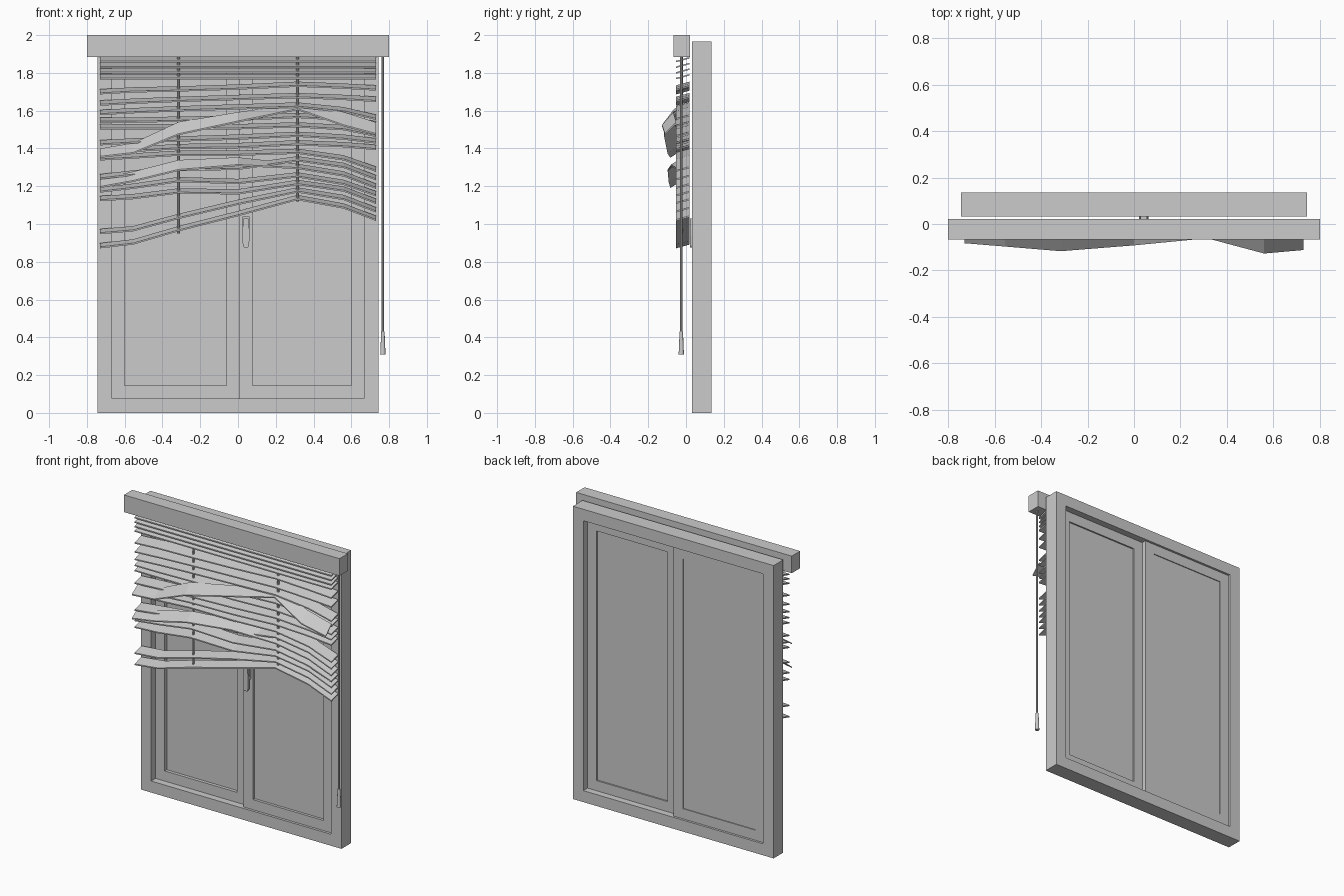
import bpy, bmesh


def finish(name, bm):
    bmesh.ops.recalc_face_normals(bm, faces=bm.faces)
    me = bpy.data.meshes.new(name)
    bm.to_mesh(me)
    bm.free()
    ob = bpy.data.objects.new(name, me)
    bpy.context.collection.objects.link(ob)
    return ob


def loft(name, loops, closed=False):
    """Skin equal-length vertex loops; cap the ends or join them round."""
    bm = bmesh.new()
    rows = [[bm.verts.new(p) for p in lp] for lp in loops]
    n = len(rows[0])
    pairs = list(zip(rows, rows[1:]))
    if closed:
        pairs.append((rows[-1], rows[0]))
    else:
        bm.faces.new(rows[0])
        bm.faces.new(rows[-1])
    for a, b in pairs:
        for i in range(n):
            j = (i + 1) % n
            bm.faces.new((a[i], a[j], b[j], b[i]))
    return finish(name, bm)


def rect(x0, x1, z0, z1, y):
    return [(x0, y, z0), (x1, y, z0), (x1, y, z1), (x0, y, z1)]


def box(name, x0, x1, y0, y1, z0, z1):
    return loft(name, [rect(x0, x1, z0, z1, y0), rect(x0, x1, z0, z1, y1)])


def ring(name, x0, x1, z0, z1, w, y0, y1):
    inner = (x0 + w, x1 - w, z0 + w, z1 - w)
    return loft(name, [rect(x0, x1, z0, z1, y0), rect(x0, x1, z0, z1, y1),
                       rect(*inner, y1), rect(*inner, y0)], closed=True)


def rod(name, x, y, z0, z1, r0, r1, sides=12):
    bpy.ops.mesh.primitive_cone_add(vertices=sides, radius1=r0, radius2=r1,
                                    depth=z1 - z0, location=(x, y, (z0 + z1) / 2))
    ob = bpy.context.object
    ob.name = name
    bpy.ops.object.shade_smooth_by_angle()
    return ob


# Window frame, two offset sashes and their panes
ring("window_frame", -0.745, 0.745, 0, 1.965, 0.077, 0.033, 0.135)
for side, x0, x1, y0, pane in (("left", -0.67, 0.008, 0.08, 0.102),
                               ("right", 0.006, 0.67, 0.05, 0.068)):
    ring(side + "_sash", x0, x1, 0.075, 1.89, 0.07, y0, y0 + 0.04)
    box(side + "_pane", x0 + 0.06, x1 - 0.06, pane, pane + 0.012, 0.13, 1.83)

# Window handle: base plate and tapered lever
box("handle_plate", 0.025, 0.06, 0.034, 0.052, 0.95, 1.04)
loft("handle_lever", [
    [(a, y, z) for a, y in ((0.042 - w, 0.02), (0.042 + w, 0.02), (0.042 + w, 0.036), (0.042 - w, 0.036))]
    for w, z in ((0.010, 0.875), (0.016, 0.885), (0.020, 0.94), (0.014, 1.03))])

# Head rail
box("head_rail", -0.8, 0.8, -0.067, 0.022, 1.885, 2.0)

# Slats: heights at each kink station, bottom to top
STATIONS = (-0.73, -0.555, -0.315, 0, 0.315, 0.56, 0.73)
HEIGHTS = [
    (0.885, 0.905, 0.975, 1.055, 1.14, 1.095, 1.03),
    (0.96, 0.975, 1.04, 1.115, 1.18, 1.14, 1.075),
    (1.135, 1.145, 1.175, 1.17, 1.22, 1.185, 1.12),
    (1.18, 1.20, 1.235, 1.225, 1.26, 1.22, 1.16),
    (1.215, 1.25, 1.31, 1.33, 1.305, 1.265, 1.20),
    (1.25, 1.27, 1.295, 1.30, 1.345, 1.31, 1.245),
    (1.35, 1.36, 1.375, 1.375, 1.385, 1.35, 1.29),
    (1.385, 1.395, 1.41, 1.415, 1.43, 1.42, 1.405),
    (1.43, 1.44, 1.45, 1.46, 1.475, 1.46, 1.44),
    (1.375, 1.40, 1.505, 1.565, 1.62, 1.555, 1.505),
    (1.515, 1.515, 1.515, 1.515, 1.525, 1.51, 1.475),
    (1.55, 1.55, 1.555, 1.56, 1.575, 1.56, 1.53),
    (1.59, 1.60, 1.61, 1.62, 1.63, 1.605, 1.565),
    (1.64, 1.65, 1.66, 1.67, 1.68, 1.67, 1.66),
    (1.70, 1.71, 1.715, 1.725, 1.74, 1.73, 1.72),
] + [(z,) * 7 for z in (1.78, 1.81, 1.84, 1.87)]
# Two bent slats are pushed forward at some stations
PUSH = {4: (0.035, 0.045, 0.05, 0.03, 0, 0, 0),
        9: (0.035, 0.05, 0.07, 0.045, 0.01, 0.08, 0.065)}
for i, zs in enumerate(HEIGHTS):
    push = PUSH.get(i, (0,) * 7)
    loops = []
    for x, z, p in zip(STATIONS, zs, push):
        y = -0.017 - p
        half = 0.036 - min(p, 0.04) * 0.15
        rise = 0.010 + p * 0.3
        loops.append([(x, y - half, z - rise - 0.004), (x, y + half, z + rise - 0.004),
                      (x, y + half, z + rise + 0.004), (x, y - half, z - rise + 0.004)])
    loft(f"slat_{i + 1}", loops)

# Ladder cords through the slats
for x, z in ((-0.315, 0.95), (0.315, 1.12)):
    rod("ladder_cord", x, -0.022, z, 1.89, 0.007, 0.007, 8)

# Pull cord with tassel
rod("pull_cord", 0.767, -0.025, 0.42, 1.89, 0.006, 0.006, 8)
rod("pull_tassel", 0.767, -0.025, 0.31, 0.43, 0.014, 0.009)
